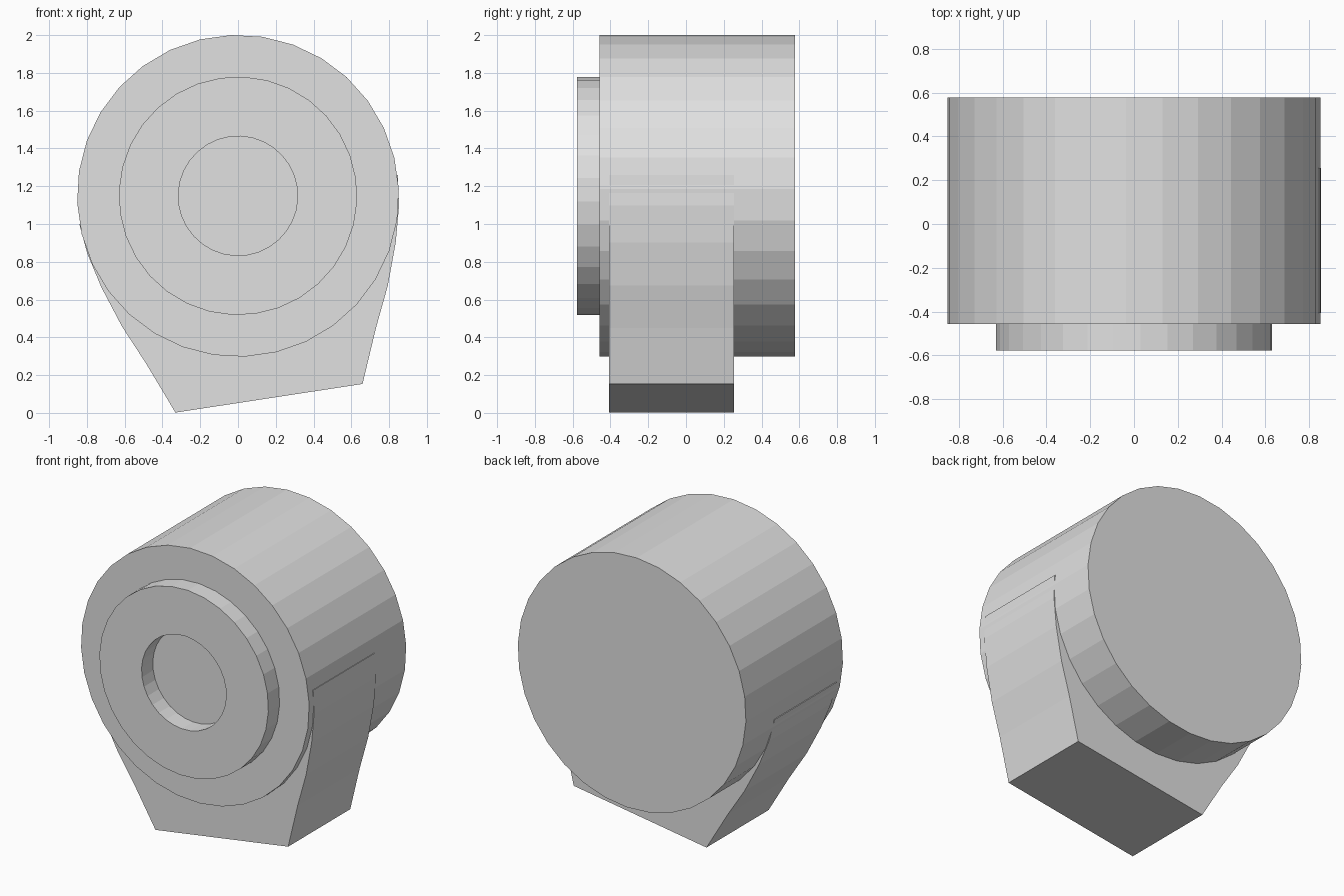
import bpy, bmesh, math

if "Cube" in bpy.data.objects:
    bpy.data.objects.remove(bpy.data.objects["Cube"])

SIDES = 32
CZ = 1.149          # height of the shared axis

grey = bpy.data.materials.new("light_grey")
grey.diffuse_color = (0.75, 0.75, 0.75, 1)
grey.use_nodes = True
grey.node_tree.nodes["Principled BSDF"].inputs["Base Color"].default_value = grey.diffuse_color


def finish(name, bm):
    bmesh.ops.recalc_face_normals(bm, faces=bm.faces[:])
    mesh = bpy.data.meshes.new(name)
    bm.to_mesh(mesh)
    bm.free()
    mesh.materials.append(grey)
    obj = bpy.data.objects.new(name, mesh)
    obj.location.z = CZ
    bpy.context.collection.objects.link(obj)
    return obj


def circle(radius, offset):
    """Points of a regular polygon in the x-z plane, offset in degrees."""
    angles = [math.tau * i / SIDES + math.radians(offset) for i in range(SIDES)]
    return [(radius * math.cos(a), radius * math.sin(a)) for a in angles]


def prism(name, profile, y0, y1):
    """Extrude an x-z profile along y."""
    bm = bmesh.new()
    front = [bm.verts.new((x, y0, z)) for x, z in profile]
    back = [bm.verts.new((x, y1, z)) for x, z in profile]
    bm.faces.new(front)
    bm.faces.new(back)
    n = len(profile)
    for i in range(n):
        j = (i + 1) % n
        bm.faces.new((front[i], front[j], back[j], back[i]))
    return finish(name, bm)


def tube(name, outer, inner, y0, y1, offset):
    """Ring with a rectangular section around the y axis."""
    bm = bmesh.new()
    loops = [[bm.verts.new((x, y, z)) for x, z in circle(r, offset)]
             for r, y in ((outer, y0), (outer, y1), (inner, y1), (inner, y0))]
    for k in range(4):
        a, b = loops[k], loops[(k + 1) % 4]
        for i in range(SIDES):
            j = (i + 1) % SIDES
            bm.faces.new((a[i], a[j], b[j], b[i]))
    return finish(name, bm)


# Main drum
prism("drum_body", circle(0.852, 2.5), -0.457, 0.577)

# Raised front ring; the drum face is the floor of its hole
tube("front_ring", 0.631, 0.316, -0.577, -0.457, 8.5)

# Tapered foot, symmetric but tilted about the drum axis
half = [(0.501, -1.084), (0.616, -0.802), (0.712, -0.59), (0.788, -0.37),
        (0.835, -0.18), (0.853, -0.02)]
foot = prism("mounting_foot", half + [(-x, z) for x, z in reversed(half)],
             -0.407, 0.255)
foot.rotation_euler.y = -math.radians(8.7)
